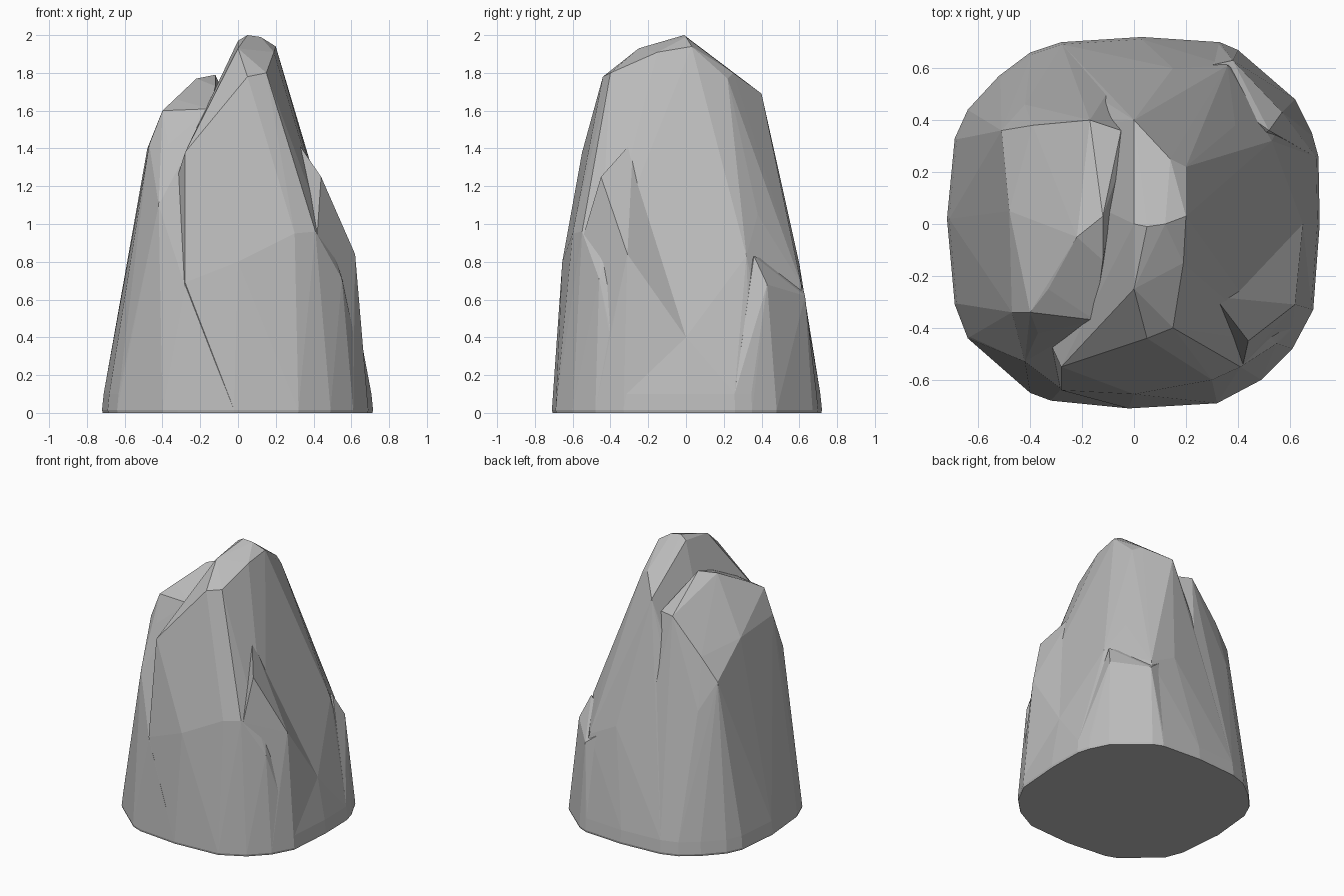
import bpy
import bmesh

cube = bpy.data.objects.get("Cube")
if cube:
    bpy.data.objects.remove(cube, do_unlink=True)

stone = bpy.data.materials.new("grey stone")
stone.use_nodes = True
grey = (0.5, 0.5, 0.5, 1)
stone.diffuse_color = grey
stone.node_tree.nodes["Principled BSDF"].inputs["Base Color"].default_value = grey

# Rounded-square footprint shared by every mass of the rock
footprint = [(-.72, .02), (-.69, .33), (-.64, .44), (-.52, .57), (-.4, .66), (-.28, .7),
             (.03, .72), (.33, .7), (.4, .67), (.62, .48), (.685, .35), (.71, .26),
             (.715, 0), (.69, -.33), (.61, -.48), (.49, -.6), (.32, -.69), (-.02, -.71),
             (-.32, -.68), (-.4, -.65), (-.64, -.44), (-.69, -.31)]
# Height and scale of the underside, the rim and the chipped bevel
foot_rings = [(0, .995), (.015, 1), (.1, .988)]


def rock_mass(name, peaks, keep):
    """Convex stone chunk from its upper corners and part of the footprint."""
    bm = bmesh.new()
    for corner in peaks:
        bm.verts.new(corner)
    for height, scale in foot_rings:
        for x, y in footprint:
            if keep(x, y):
                bm.verts.new((x * scale, y * scale, height))
    # An inner anchor keeps partial chunks reaching into the rock
    bm.verts.new((0, 0, .01))
    hull = bmesh.ops.convex_hull(bm, input=bm.verts)
    loose = set(hull["geom_interior"]) | set(hull["geom_unused"])
    bmesh.ops.delete(bm, geom=[v for v in loose if isinstance(v, bmesh.types.BMVert)],
                     context="VERTS")
    bmesh.ops.recalc_face_normals(bm, faces=bm.faces)
    mesh = bpy.data.meshes.new(name)
    bm.to_mesh(mesh)
    bm.free()
    mesh.materials.append(stone)
    obj = bpy.data.objects.new(name, mesh)
    bpy.context.collection.objects.link(obj)
    return obj


# Main crag: front slab, summit ridge and the long right and back slopes
rock = rock_mass("rock", [
    (-.28, -.55, 1.38), (-.28, -.64, .69), (0, -.655, .8), (.05, -.44, 1.78),
    (.15, -.4, 1.8), (0, -.25, 1.93), (0, 0, 1.97), (.05, -.01, 2), (.12, 0, 1.99),
    (.2, .03, 1.94), (.19, -.15, 1.91), (.2, .22, 1.77), (.14, .25, 1.8),
    (.05, .17, 1.84), (0, .4, 1.69), (.39, .38, 1.05), (.15, .6, .79), (.36, .61, .68),
    (.41, -.55, .96), (.3, -.6, .95), (.55, -.46, .71), (.53, .32, .83), (.65, 0, .4)],
    lambda x, y: x > -.3 or y > .3)

# Lower shoulder on the left, sloping down to the back
shoulder = rock_mass("left_shoulder", [
    (-.47, -.34, 1.42), (-.4, -.34, 1.6), (-.33, -.25, 1.66), (-.22, -.05, 1.77),
    (-.12, .03, 1.79), (-.12, -.14, 1.73), (-.15, -.37, 1.61), (-.37, -.42, 1.42),
    (-.42, -.53, 1.1), (-.28, -.635, .67), (-.17, .4, 1.61), (-.05, .36, 1.6),
    (-.06, .2, 1.66), (-.39, .38, 1.36), (-.51, .36, 1.2), (-.48, .05, 1.4),
    (-.42, .46, 1)],
    lambda x, y: x < .1 and y - x > -.7)

# Bulge low on the back right corner
bulge = rock_mass("back_bulge", [
    (.2, .59, .76), (.38, .63, .62), (.52, .36, .83), (.57, .43, .68)],
    lambda x, y: x > .3 and y > .2)

# Split shard leaning on the front right corner
shard = rock_mass("front_shard", [
    (.31, -.28, 1.44), (.44, -.45, 1.25), (.54, -.33, .97), (.62, -.31, .84),
    (.42, -.54, .95), (.65, 0, .4)],
    lambda x, y: x > .5 and y < -.1)

# Fuse the masses into one faceted rock
for part in (shoulder, bulge, shard):
    fuse = rock.modifiers.new(part.name, "BOOLEAN")
    fuse.operation = "UNION"
    fuse.solver = "EXACT"
    fuse.object = part
bpy.context.view_layer.update()
graph = bpy.context.evaluated_depsgraph_get()
fused = bpy.data.meshes.new_from_object(rock.evaluated_get(graph))
rock.modifiers.clear()
rock.data = fused
for part in (shoulder, bulge, shard):
    bpy.data.objects.remove(part, do_unlink=True)
for face in rock.data.polygons:
    face.use_smooth = False
